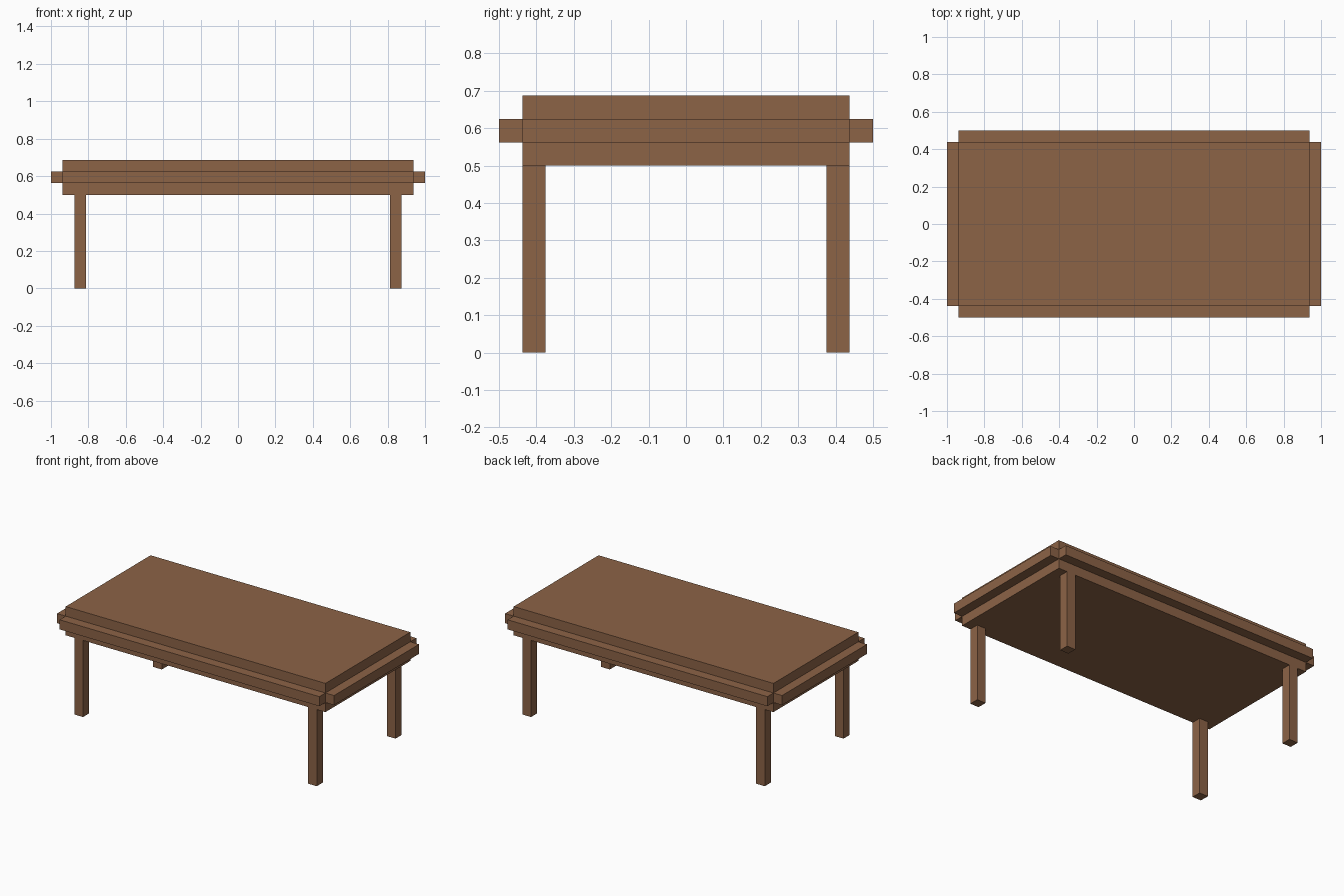
import bpy

if "Cube" in bpy.data.objects:
    bpy.data.objects.remove(bpy.data.objects["Cube"], do_unlink=True)

# Single wood colour
wood = bpy.data.materials.new("brown wood")
wood.use_nodes = True
colour = (0.262, 0.125, 0.062, 1.0)
wood.diffuse_color = colour
bsdf = next(n for n in wood.node_tree.nodes if n.type == 'BSDF_PRINCIPLED')
bsdf.inputs["Base Color"].default_value = colour
bsdf.inputs["Roughness"].default_value = 0.8


def box(name, centre, size):
    """Axis-aligned box with its size baked into the mesh."""
    bpy.ops.mesh.primitive_cube_add(size=1, location=centre)
    obj = bpy.context.object
    obj.name = name
    obj.scale = size
    bpy.ops.object.transform_apply(location=False, rotation=False, scale=True)
    obj.data.materials.append(wood)
    return obj


U = 0.0625                  # thickness of rails and legs
HX, HY = 15 * U, 7 * U      # half size of the table top
LEG_H = 8 * U

# Thick table top
box("table_top", (0, 0, LEG_H + 1.5 * U), (2 * HX, 2 * HY, 3 * U))

# Rails around the edge, leaving the corners open
rail_z = LEG_H + 1.5 * U
for side, s in (("front", -1), ("back", 1)):
    box(f"{side}_rail", (0, s * (HY + U / 2), rail_z), (2 * HX, U, U))
for side, s in (("right", -1), ("left", 1)):
    box(f"{side}_rail", (s * (HX + U / 2), 0, rail_z), (U, 2 * HY, U))

# Four square legs, flush with the long sides and inset from the ends
for side_y, sy in (("front", -1), ("back", 1)):
    for side_x, sx in (("right", -1), ("left", 1)):
        box(f"{side_y}_{side_x}_leg",
            (sx * (HX - 1.5 * U), sy * (HY - U / 2), LEG_H / 2), (U, U, LEG_H))
